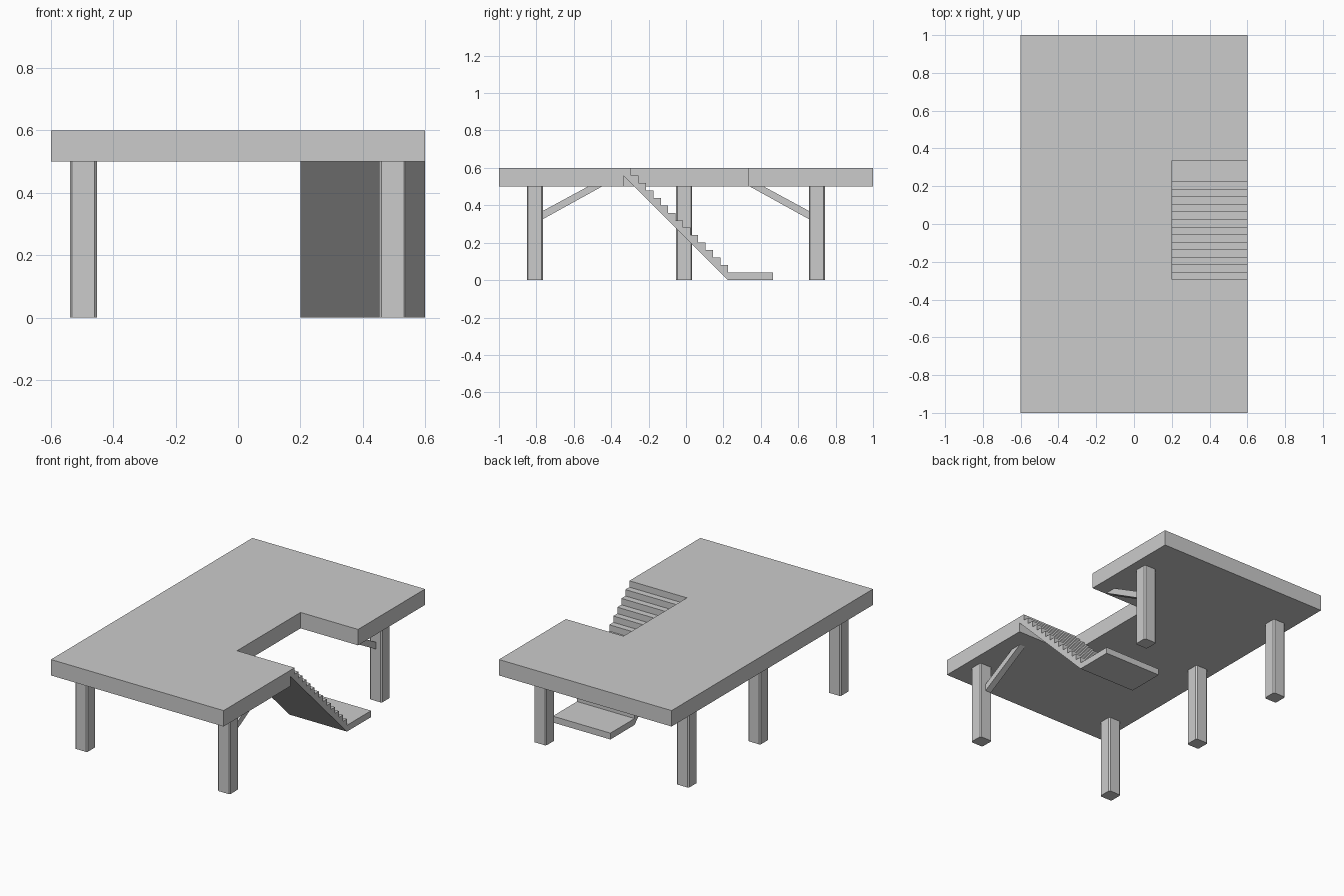
import bpy, bmesh
from mathutils import Vector

if "Cube" in bpy.data.objects:
    bpy.data.objects.remove(bpy.data.objects["Cube"])


def extrude(name, outline, direction):
    """Flat outline of 3D points, pushed along a direction into a solid."""
    bm = bmesh.new()
    face = bm.faces.new([bm.verts.new(p) for p in outline])
    out = bmesh.ops.extrude_face_region(bm, geom=[face])
    moved = [v for v in out["geom"] if isinstance(v, bmesh.types.BMVert)]
    bmesh.ops.translate(bm, verts=moved, vec=Vector(direction))
    bmesh.ops.recalc_face_normals(bm, faces=bm.faces)
    mesh = bpy.data.meshes.new(name)
    bm.to_mesh(mesh)
    bm.free()
    obj = bpy.data.objects.new(name, mesh)
    bpy.context.collection.objects.link(obj)
    return obj


NOTCH = 0.335   # half length of the stair opening
INNER = 0.2     # inner x of the stair opening
STEP = 0.04

# Deck with the stair opening cut into its right side
deck = [(-0.6, -1), (0.6, -1), (0.6, -NOTCH), (INNER, -NOTCH),
        (INNER, NOTCH), (0.6, NOTCH), (0.6, 1), (-0.6, 1)]
extrude("deck", [(x, y, 0.5) for x, y in deck], (0, 0, 0.1))

# Staircase with a bottom landing, drawn as a side profile
profile = [(-NOTCH, 0.56), (-NOTCH, 0.6)]
for i in range(14):
    y, z = -NOTCH + STEP * (i + 1), 0.6 - STEP * i
    profile += [(y, z), (y, z - STEP)]
profile += [(0.465, STEP), (0.465, 0), (0.225, 0)]
extrude("staircase", [(INNER, y, z) for y, z in profile], (0.4, 0, 0))

# Square legs with chamfered corners: three on the left, two on the right
H, C = 0.043, 0.007
section = [(-H + C, -H), (H - C, -H), (H, -H + C), (H, H - C),
           (H - C, H), (-H + C, H), (-H, H - C), (-H, -H + C)]
legs = {"left_front_leg": (-0.496, -0.808), "left_middle_leg": (-0.496, -0.01),
        "left_back_leg": (-0.496, 0.7), "right_front_leg": (0.496, -0.808),
        "right_back_leg": (0.496, 0.7)}
for name, (cx, cy) in legs.items():
    extrude(name, [(cx + x, cy + y, 0) for x, y in section], (0, 0, 0.5))

# Slanted braces from the right legs up to the deck
brace = [(0, 0.326), (0, 0.37), (0.24, 0.5), (0.315, 0.5)]
for name, face_y, side in (("front_brace", -0.765, 1), ("back_brace", 0.657, -1)):
    extrude(name, [(0.46, face_y + side * y, z) for y, z in brace], (0.04, 0, 0))
